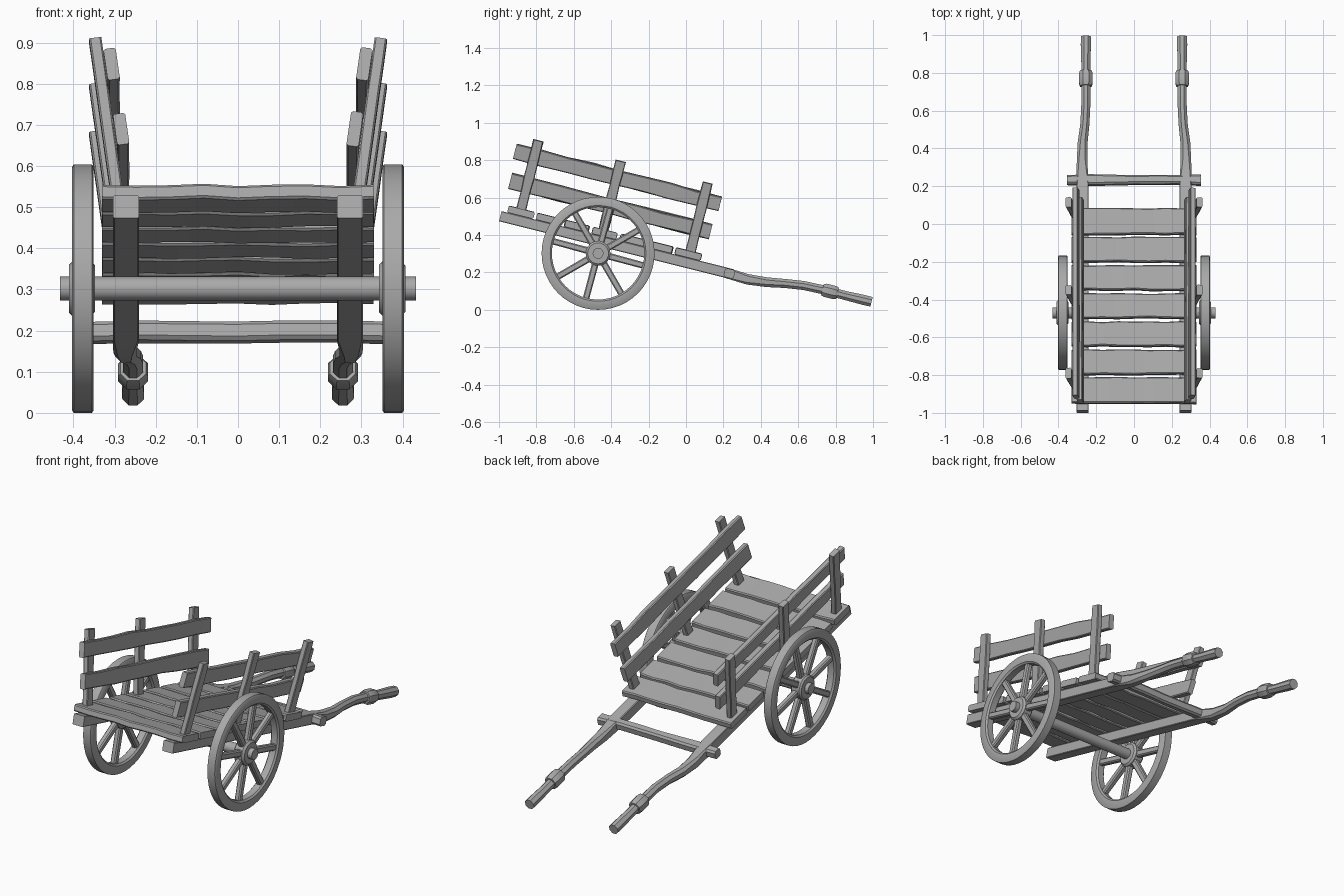
import bpy, bmesh, math, random
from mathutils import Vector

random.seed(4)
if "Cube" in bpy.data.objects:
    bpy.data.objects.remove(bpy.data.objects["Cube"], do_unlink=True)

wood = bpy.data.materials.new("grey_wood")
wood.use_nodes = True
GREY = (0.4, 0.4, 0.4, 1)
wood.diffuse_color = GREY
wood.node_tree.nodes["Principled BSDF"].inputs["Base Color"].default_value = GREY

SLOPE = 0.25
ALONG = Vector((0, 1, -SLOPE)).normalized()   # down the cart bed
NORMAL = Vector((0, SLOPE, 1)).normalized()   # out of the cart bed
X = Vector((1, 0, 0))


def finish(name, bm):
    bmesh.ops.recalc_face_normals(bm, faces=bm.faces)
    mesh = bpy.data.meshes.new(name)
    bm.to_mesh(mesh)
    bm.free()
    mesh.materials.append(wood)
    obj = bpy.data.objects.new(name, mesh)
    bpy.context.collection.objects.link(obj)
    bpy.ops.object.select_all(action="DESELECT")
    obj.select_set(True)
    bpy.context.view_layer.objects.active = obj
    bpy.ops.object.shade_smooth_by_angle(angle=math.radians(35))
    return obj


def beam(name, stations, side):
    """Loft chamfered rectangles; station = (centre, half side, half height, chamfer)."""
    bm = bmesh.new()
    centres = [Vector(s[0]) for s in stations]
    rings = []
    for i, (_, a, b, c) in enumerate(stations):
        t = (centres[min(i + 1, len(centres) - 1)] - centres[max(i - 1, 0)]).normalized()
        s = (side - t * side.dot(t)).normalized()
        u = t.cross(s)
        k = c * min(a, b)
        corners = [(a - k, b), (a, b - k), (a, k - b), (a - k, -b),
                   (k - a, -b), (-a, k - b), (-a, b - k), (k - a, b)]
        rings.append([bm.verts.new(centres[i] + s * p + u * q) for p, q in corners])
    for r0, r1 in zip(rings, rings[1:]):
        for j in range(8):
            n = (j + 1) % 8
            bm.faces.new((r0[j], r0[n], r1[n], r1[j]))
    bm.faces.new(rings[0])
    bm.faces.new(rings[-1])
    return finish(name, bm)


def board(name, start, end, side, a, b, wobble=0.0, chamfer=0.25, parts=6):
    """Straight beam with slightly uneven hand-cut edges."""
    start, end = Vector(start), Vector(end)
    stations = []
    for i in range(parts + 1):
        p = start.lerp(end, i / parts)
        if 0 < i < parts:
            p += NORMAL * random.uniform(-wobble, wobble)
        stations.append((p, a + random.uniform(-wobble, wobble), b, chamfer))
    return beam(name, stations, side)


def lathe(name, profile, centre, steps=40):
    """Spin a closed (x, radius) profile round the axle line."""
    bm = bmesh.new()
    rings = []
    for i in range(steps):
        w = math.tau * i / steps
        rings.append([bm.verts.new(Vector((x, r * math.cos(w), r * math.sin(w))) + centre)
                      for x, r in profile])
    n = len(profile)
    for i in range(steps):
        r0, r1 = rings[i], rings[(i + 1) % steps]
        for j in range(n):
            bm.faces.new((r0[j], r1[j], r1[(j + 1) % n], r0[(j + 1) % n]))
    return finish(name, bm)


def bed(x, y, h=0.0):
    """Point on the rail centre line, raised by h."""
    return Vector((x, y, 0.2525 - SLOPE * y + h))


# Rails curving into handles: x, y, z, half size, chamfer
HANDLE = [(0.275, 0.33, 0.163, 0.028, 0.4), (0.272, 0.43, 0.148, 0.026, 0.55),
          (0.26, 0.53, 0.141, 0.024, 0.6), (0.255, 0.63, 0.13, 0.024, 0.6),
          (0.255, 0.74, 0.106, 0.024, 0.6), (0.255, 0.85, 0.077, 0.024, 0.6),
          (0.255, 0.95, 0.053, 0.027, 0.6), (0.255, 0.992, 0.043, 0.026, 0.6)]
PLANK_H = 0.048
AXLE = Vector((0, -0.47, 0.302))

for sx, tag in ((1, "left"), (-1, "right")):
    rail = [(bed(sx * 0.272, y), 0.032, 0.028, 0.12) for y in (-0.993, -0.6, -0.1, 0.2)]
    rail += [((sx * x, y, z), r, r, c) for x, y, z, r, c in HANDLE]
    beam("rail_" + tag, rail, X)
    beam("handle_collar_" + tag,
         [((sx * 0.255, y, 0.106 - 0.25 * (y - 0.74)), r, r, 0.55)
          for y, r in ((0.73, 0.031), (0.745, 0.036), (0.795, 0.036), (0.81, 0.031))], X)

    # Leaning side posts
    for i, y in enumerate((-0.885, -0.445, 0.02)):
        foot = bed(sx * 0.293, y, PLANK_H)
        top = foot + NORMAL * 0.395 + X * sx * 0.054
        board("side_post_%s_%d" % (tag, i + 1), foot, top, ALONG, 0.027, 0.015, 0.002)

    # Side slats on the inside of the posts
    lean = (NORMAL + X * sx * 0.14).normalized()
    for label, x, y0, z0, y1, z1 in (("lower", 0.284, -0.94, 0.69, 0.132, 0.418),
                                     ("upper", 0.307, -0.915, 0.848, 0.183, 0.567)):
        board("%s_slat_%s" % (label, tag), (sx * x, y0, z0), (sx * x, y1, z1),
              lean, 0.041, 0.015, 0.003, 0.3, 8)

    # Wheel: rim, hub and eight spokes
    hub = AXLE + X * sx * 0.377
    lathe("wheel_rim_" + tag,
          [(-0.026, 0.296), (-0.022, 0.302), (0.022, 0.302), (0.026, 0.296),
           (0.026, 0.256), (0.018, 0.247), (-0.018, 0.247), (-0.026, 0.256)], hub, 48)
    lathe("wheel_hub_" + tag,
          [(-0.034, 0.02), (-0.034, 0.058), (-0.026, 0.066), (0.02, 0.066),
           (0.03, 0.056), (0.03, 0.02)], hub, 24)
    for i in range(8):
        w = math.radians(30 + 45 * i)
        d = Vector((0, math.cos(w), math.sin(w)))
        beam("spoke_%s_%d" % (tag, i + 1),
             [(hub + d * 0.045, 0.016, 0.018, 0.4), (hub + d * 0.26, 0.015, 0.017, 0.4)], X)

# Bed planks
for i in range(7):
    y = 0.012 - 0.149 * i
    half = 0.07 if i in (0, 6) else 0.066
    board("bed_plank_%d" % (i + 1), bed(-0.33, y, PLANK_H), bed(0.33, y, PLANK_H),
          ALONG, half, 0.018, 0.003, 0.3, 8)

# Axle through both wheels
lathe("axle", [(-0.432, 0.0005), (-0.432, 0.029), (0.432, 0.029), (0.432, 0.0005)], AXLE, 16)

# Crossbar between the handles
board("crossbar", bed(-0.355, 0.232), bed(0.355, 0.232), ALONG, 0.025, 0.024, 0.004, 0.4, 6)
